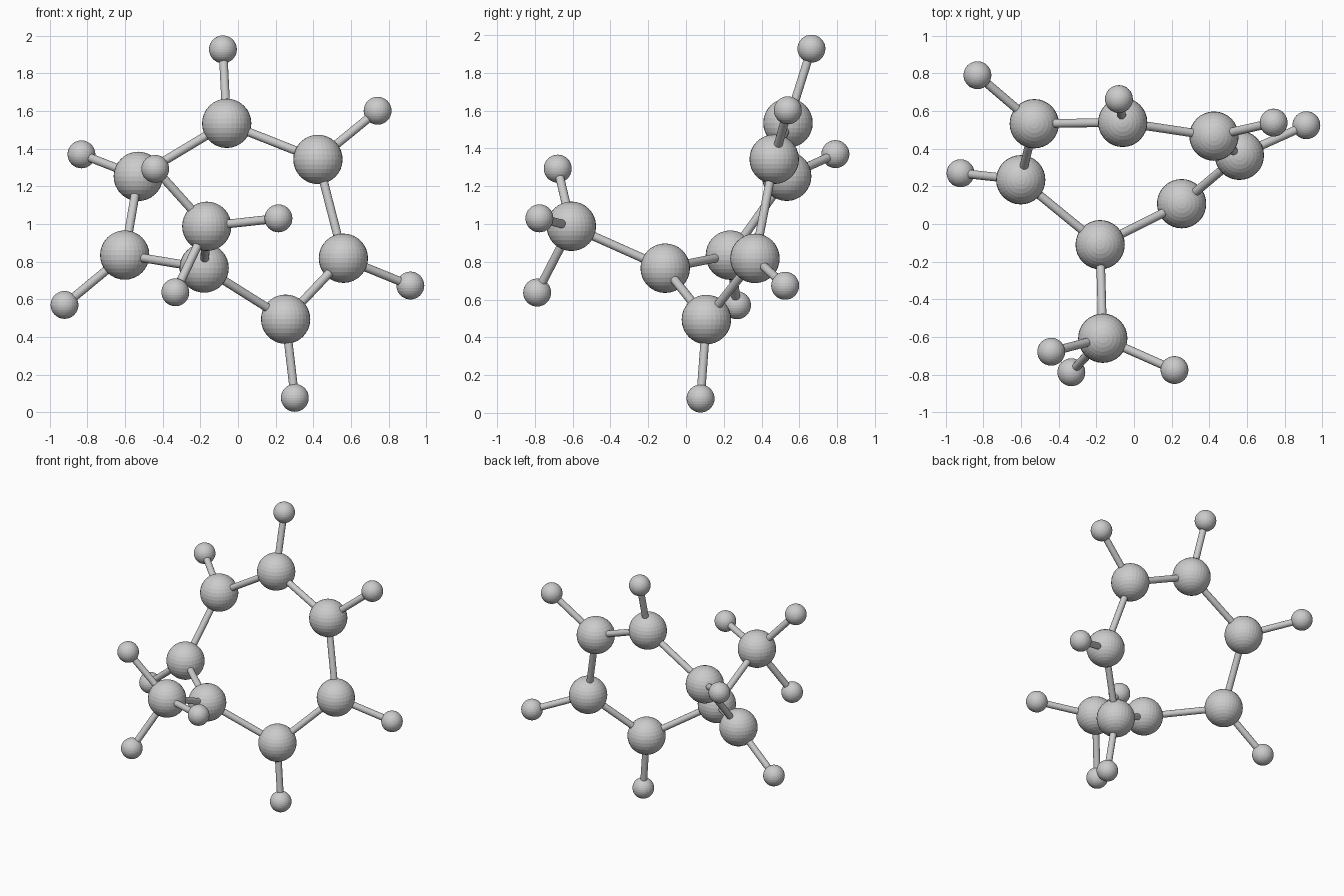
import bpy
from mathutils import Vector

if "Cube" in bpy.data.objects:
    bpy.data.objects.remove(bpy.data.objects["Cube"])

CARBON_R, HYDROGEN_R, BOND_R = 0.131, 0.074, 0.023

# Carbon centres: seven ring atoms in order, then the side-group atom
ring = [(-0.06, 0.54, 1.535), (0.425, 0.467, 1.343), (0.56, 0.365, 0.818),
        (0.253, 0.108, 0.494), (-0.18, -0.11, 0.766), (-0.602, 0.235, 0.835),
        (-0.53, 0.533, 1.253)]
side = (-0.166, -0.607, 0.988)
carbons = ring + [side]

# Hydrogen centres with the index of the carbon they hang on
hydrogens = [(0, (-0.08, 0.664, 1.928)), (1, (0.742, 0.539, 1.602)),
             (2, (0.916, 0.525, 0.673)), (3, (0.302, 0.077, 0.076)),
             (5, (-0.922, 0.27, 0.57)), (6, (-0.832, 0.791, 1.37)),
             (7, (-0.44, -0.679, 1.293)), (7, (0.215, -0.776, 1.03)),
             (7, (-0.333, -0.788, 0.637))]


def ball(name, centre, radius):
    bpy.ops.mesh.primitive_uv_sphere_add(segments=32, ring_count=16,
                                         radius=radius, location=centre)
    bpy.context.object.name = name


def bond(name, a, b):
    a, b = Vector(a), Vector(b)
    d = b - a
    bpy.ops.mesh.primitive_cylinder_add(
        vertices=16, radius=BOND_R, depth=d.length, location=(a + b) / 2,
        rotation=d.to_track_quat('Z', 'Y').to_euler())
    bpy.context.object.name = name
    bpy.ops.object.shade_smooth_by_angle()


# Carbon balls and the closed ring of bonds
for i, c in enumerate(carbons):
    ball(f"carbon_ball_{i + 1}", c, CARBON_R)
for i, c in enumerate(ring):
    bond(f"ring_bond_{i + 1}", c, ring[(i + 1) % len(ring)])

# Bond to the side group
bond("side_bond", ring[4], side)

# Hydrogen balls with their bonds
for i, (parent, h) in enumerate(hydrogens):
    ball(f"hydrogen_ball_{i + 1}", h, HYDROGEN_R)
    bond(f"hydrogen_bond_{i + 1}", carbons[parent], h)
